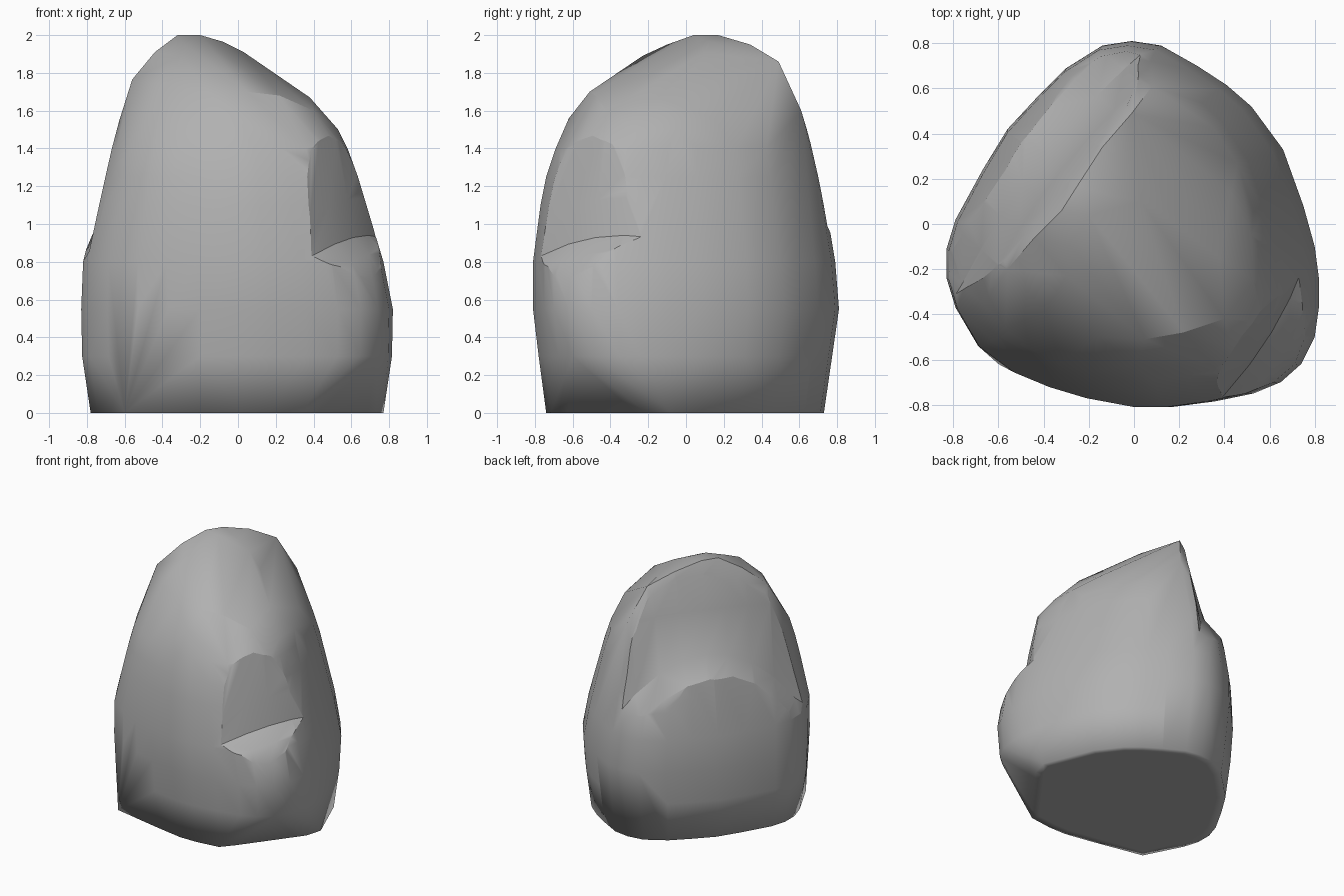
import bpy, bmesh
from mathutils import Vector

if "Cube" in bpy.data.objects:
    bpy.data.objects.remove(bpy.data.objects["Cube"])

# plan outline of the boulder at its widest (x, y)
OUTLINE = [(-.01, .81), (.12, .79), (.28, .70), (.41, .615), (.52, .52), (.66, .33), (.75, .08),
           (.80, -.10), (.82, -.25), (.82, -.36), (.80, -.50), (.74, -.62), (.65, -.70),
           (.53, -.75), (.36, -.785), (.17, -.81), (.02, -.81), (-.20, -.77), (-.37, -.72),
           (-.53, -.655), (-.69, -.54), (-.79, -.37), (-.83, -.24), (-.83, -.11), (-.79, .02),
           (-.67, .24), (-.56, .42), (-.43, .56), (-.30, .69), (-.14, .79)]
# z, x min, x max, y min, y max
RINGS = [(0, -.78, .77, -.74, .73), (.3, -.825, .815, -.78, .77), (.55, -.83, .82, -.81, .81),
         (.8, -.82, .77, -.81, .79), (1.1, -.745, .675, -.77, .74),
         (1.25, -.71, .635, -.74, .71), (1.4, -.675, .58, -.69, .67)]
# crest and top facet corners
CROWN = [(-.01, .49, 1.86), (-.14, .34, 1.95), (-.25, .17, 2.0), (-.32, .06, 2.0), (-.20, .04, 2.0),
         (-.44, -.06, 1.91), (-.56, -.20, 1.765), (-.39, -.38, 1.73), (-.16, -.50, 1.70),
         (-.30, -.23, 1.89), (-.28, -.10, 1.95), (.03, .10, 1.91), (-.08, .12, 1.965),
         (.15, .06, 1.82), (.05, -.51, 1.70), (.22, -.48, 1.68), (.40, -.42, 1.60),
         (.53, -.25, 1.50), (.52, -.05, 1.50), (.43, .14, 1.56), (.30, 0, 1.70),
         (.135, -.18, 1.78), (0, -.33, 1.77), (.38, -.15, 1.67), (0, -.62, 1.56), (.08, .61, 1.60)]
# extra corners of the foot
FOOT = [(.77, -.08, 0), (-.60, -.62, 0)]


def new_object(name, bm):
    bmesh.ops.recalc_face_normals(bm, faces=bm.faces)
    mesh = bpy.data.meshes.new(name)
    bm.to_mesh(mesh)
    bm.free()
    obj = bpy.data.objects.new(name, mesh)
    bpy.context.collection.objects.link(obj)
    return obj


def remap(v, a, b, lo, hi):
    return lo + (v - a) / (b - a) * (hi - lo)


# boulder body: convex hull of the rings and crown
bm = bmesh.new()
for z, x0, x1, y0, y1 in RINGS:
    limit = .71 if z == 0 else .965     # the foot is cut back at the front right
    for x, y in OUTLINE:
        x, y = remap(x, -.83, .82, x0, x1), remap(y, -.81, .81, y0, y1)
        over = max(0, .8 * x - .6 * y - limit)
        bm.verts.new((x - .8 * over, y + .6 * over, z))
for p in CROWN + FOOT:
    bm.verts.new(p)
res = bmesh.ops.convex_hull(bm, input=bm.verts)
junk = {g for g in res["geom_interior"] + res["geom_unused"] if isinstance(g, bmesh.types.BMVert)}
bmesh.ops.delete(bm, geom=list(junk), context='VERTS')
boulder = new_object("boulder", bm)


def carve(direction, profile, drop, bend):
    """Cut a step: (offset, z) profile swept sideways on an arch."""
    n = Vector((*direction, 0)).normalized()
    t_dir = Vector((-n.y, n.x, 0))
    prof = profile + [(2, profile[-1][1] - .1), (2, 2.6)]
    bm = bmesh.new()
    loops = []
    for i in range(-8, 9):
        t = i * .17
        q = min(t * t, .6)
        loop = []
        for off, z in prof:
            w = min(1, max(0, (1.7 - z) / .3))
            p = n * (off - bend * q) + t_dir * t
            p.z = z - drop * q * w
            loop.append(bm.verts.new(p))
        loops.append(loop)
    for a, b in zip(loops, loops[1:]):
        for k in range(len(prof)):
            j = (k + 1) % len(prof)
            bm.faces.new((a[k], a[j], b[j], b[k]))
    bm.faces.new(loops[0])
    bm.faces.new(loops[-1])
    cutter = new_object("step_cutter", bm)
    cutter.hide_render = True
    mod = boulder.modifiers.new("step", 'BOOLEAN')
    mod.operation = 'DIFFERENCE'
    mod.solver = 'EXACT'
    mod.object = cutter
    bpy.context.view_layer.objects.active = boulder
    bpy.ops.object.modifier_apply(modifier=mod.name)
    bpy.data.objects.remove(cutter)


# back left wall and shelf
carve((-.78, .62), [(.33, 2.6), (.335, 1.95), (.40, 1.66), (.50, 1.36), (.62, 1.21),
                    (.68, .98), (.73, .6)], 1.0, .15)
# front right wall and shelf
carve((.9, -.43), [(.60, 2.6), (.63, 1.62), (.67, 1.46), (.735, 1.14), (.765, .94),
                   (.86, .85), (.94, .72), (1.02, .6)], .4, .3)

# one clean foot face with a narrow rim, so the shading rolls under
mesh = boulder.data
bm = bmesh.new()
bm.from_mesh(mesh)
foot = [f for f in bm.faces if all(v.co.z < .001 for v in f.verts)]
if len(foot) > 1:
    foot = bmesh.ops.dissolve_faces(bm, faces=foot)["region"]
bmesh.ops.inset_region(bm, faces=foot, thickness=.06)
bm.to_mesh(mesh)
bm.free()

bpy.ops.object.select_all(action='DESELECT')
boulder.select_set(True)
bpy.context.view_layer.objects.active = boulder
bpy.ops.object.shade_smooth_by_angle(angle=.45)
for e in mesh.edges:
    if all(mesh.vertices[v].co.z < .01 for v in e.vertices):
        e.use_edge_sharp = False

# dark stone
stone = bpy.data.materials.new("stone")
stone.diffuse_color = (.44, .44, .44, 1)
stone.use_nodes = True
stone.node_tree.nodes["Principled BSDF"].inputs["Base Color"].default_value = stone.diffuse_color
mesh.materials.clear()
mesh.materials.append(stone)
for f in mesh.polygons:
    f.material_index = 0
